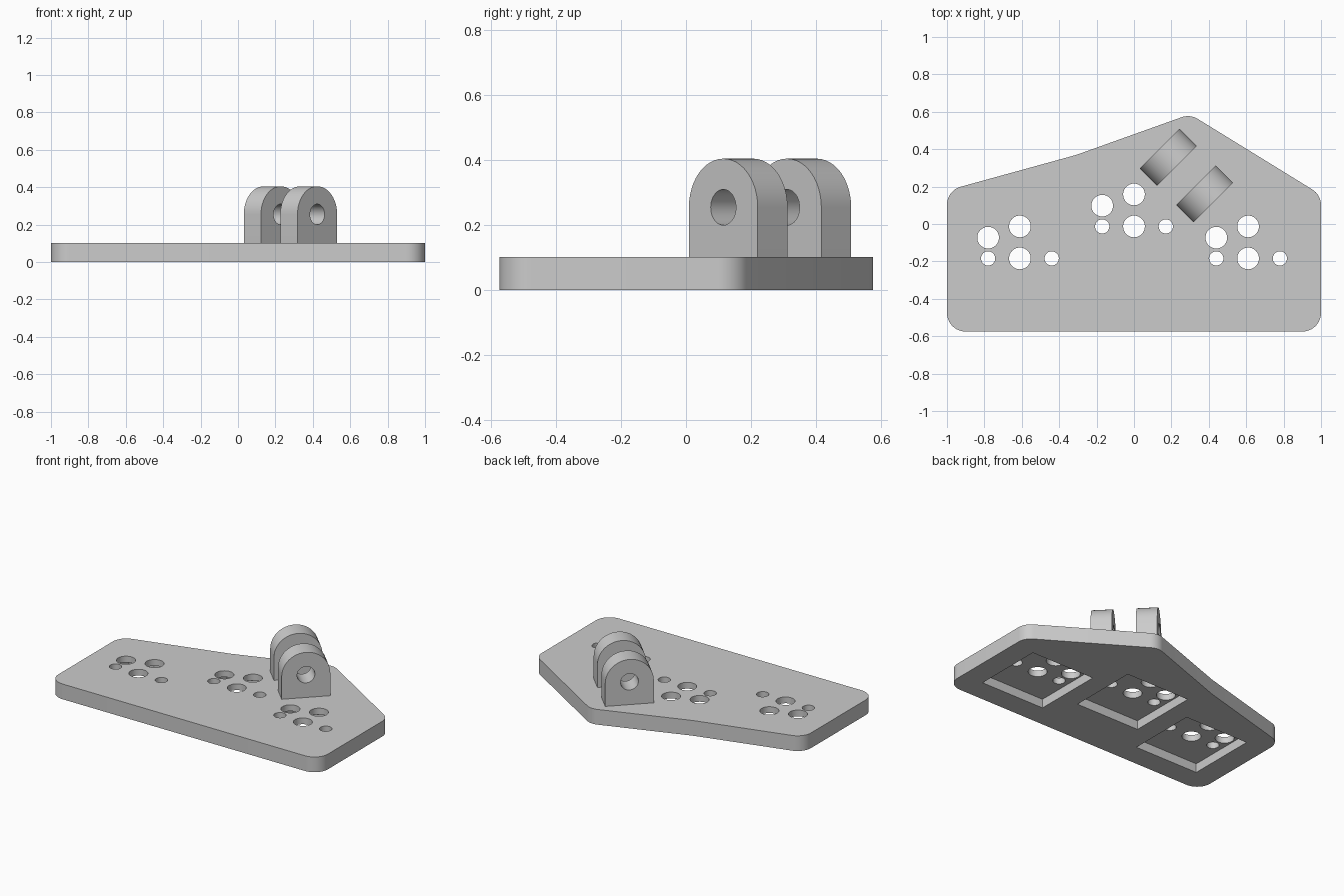
import bpy, bmesh
from math import cos, sin, pi, radians
from mathutils import Vector, Matrix

if "Cube" in bpy.data.objects:
    bpy.data.objects.remove(bpy.data.objects["Cube"], do_unlink=True)

grey = bpy.data.materials.new("plain grey")
grey.use_nodes = True
colour = (0.6, 0.6, 0.6, 1)
grey.diffuse_color = colour
grey.node_tree.nodes["Principled BSDF"].inputs["Base Color"].default_value = colour

THICK = 0.102


def prism(name, points, low, high):
    """Extrude a flat outline along z from low to high."""
    bm = bmesh.new()
    face = bm.faces.new([bm.verts.new((x, y, low)) for x, y in points])
    top = bmesh.ops.extrude_face_region(bm, geom=[face])["geom"]
    bmesh.ops.translate(bm, verts=[v for v in top if isinstance(v, bmesh.types.BMVert)],
                        vec=(0, 0, high - low))
    bmesh.ops.recalc_face_normals(bm, faces=bm.faces)
    mesh = bpy.data.meshes.new(name)
    bm.to_mesh(mesh)
    bm.free()
    mesh.materials.append(grey)
    obj = bpy.data.objects.new(name, mesh)
    bpy.context.collection.objects.link(obj)
    return obj


def circle(x, y, r, n=40):
    return [(x + r * cos(2 * pi * i / n), y + r * sin(2 * pi * i / n)) for i in range(n)]


def square(x, y, h):
    return [(x - h, y - h), (x + h, y - h), (x + h, y + h), (x - h, y + h)]


def rounded(corners, r, steps=12):
    """Fillet every corner of an anticlockwise convex outline."""
    pts = []
    for i, c in enumerate(corners):
        c = Vector(c)
        a = (c - Vector(corners[i - 1])).normalized()
        b = (Vector(corners[(i + 1) % len(corners)]) - c).normalized()
        turn = a.angle_signed(b)
        if abs(turn) < radians(10):
            pts.append(c)
            continue
        reach = r * sin(abs(turn) / 2) / cos(turn / 2)
        centre = c - a * reach + Vector((-a.y, a.x)) * r
        for k in range(steps + 1):
            t = abs(turn) * k / steps
            pts.append(centre + r * (Vector((a.y, -a.x)) * cos(t) + a * sin(t)))
    return pts


def cut(target, cutters):
    """Subtract the cutters one by one, then remove them."""
    for cutter in cutters:
        cutter.hide_render = True
        mod = target.modifiers.new("cut", "BOOLEAN")
        mod.operation, mod.solver, mod.object = "DIFFERENCE", "EXACT", cutter
    bpy.context.view_layer.update()
    graph = bpy.context.evaluated_depsgraph_get()
    mesh = bpy.data.meshes.new_from_object(target.evaluated_get(graph))
    target.modifiers.clear()
    target.data = mesh
    for cutter in cutters:
        bpy.data.objects.remove(cutter, do_unlink=True)


def smooth(obj):
    bpy.ops.object.select_all(action="DESELECT")
    obj.select_set(True)
    bpy.context.view_layer.objects.active = obj
    bpy.ops.object.shade_smooth_by_angle(angle=radians(30))


# Base plate with filleted corners
outline = [(-1, -0.575), (1, -0.575), (1, 0.156), (0.3, 0.587), (-0.31, 0.369), (-1, 0.179)]
plate = prism("base_plate", rounded(outline, 0.1), 0, THICK)

# Three switch positions: square pocket underneath, five through holes
cutters = []
holes = [(0, 0, 0.058), (0, 0.171, 0.058), (-0.17, 0.111, 0.058),
         (-0.17, 0, 0.038), (0.17, 0, 0.038)]
for x, y in [(-0.61, -0.184), (0, -0.013), (0.61, -0.184)]:
    cutters.append(prism("pocket_cutter", square(x, y, 0.2375), -0.1, 0.06))
    cutters += [prism("hole_cutter", circle(x + dx, y + dy, r), -0.2, 0.3)
                for dx, dy, r in holes]
cut(plate, cutters)
smooth(plate)

# Two upright hinge lugs, turned 45 degrees
RADIUS, HALF, AXIS = 0.15, 0.065, 0.255
arch = [(-RADIUS, THICK - 0.002 - AXIS), (RADIUS, THICK - 0.002 - AXIS)]
arch += [(RADIUS * cos(pi * i / 24), RADIUS * sin(pi * i / 24)) for i in range(25)]
for name, x, y in [("back_lug", 0.183, 0.357), ("front_lug", 0.378, 0.161)]:
    lug = prism(name, arch, -HALF, HALF)
    cut(lug, [prism("pin_cutter", circle(0, 0, 0.055), -0.2, 0.2)])
    lug.data.transform(Matrix.Translation((x, y, AXIS)) @ Matrix.Rotation(pi / 4, 4, "Z")
                       @ Matrix.Rotation(pi / 2, 4, "X"))
    smooth(lug)
